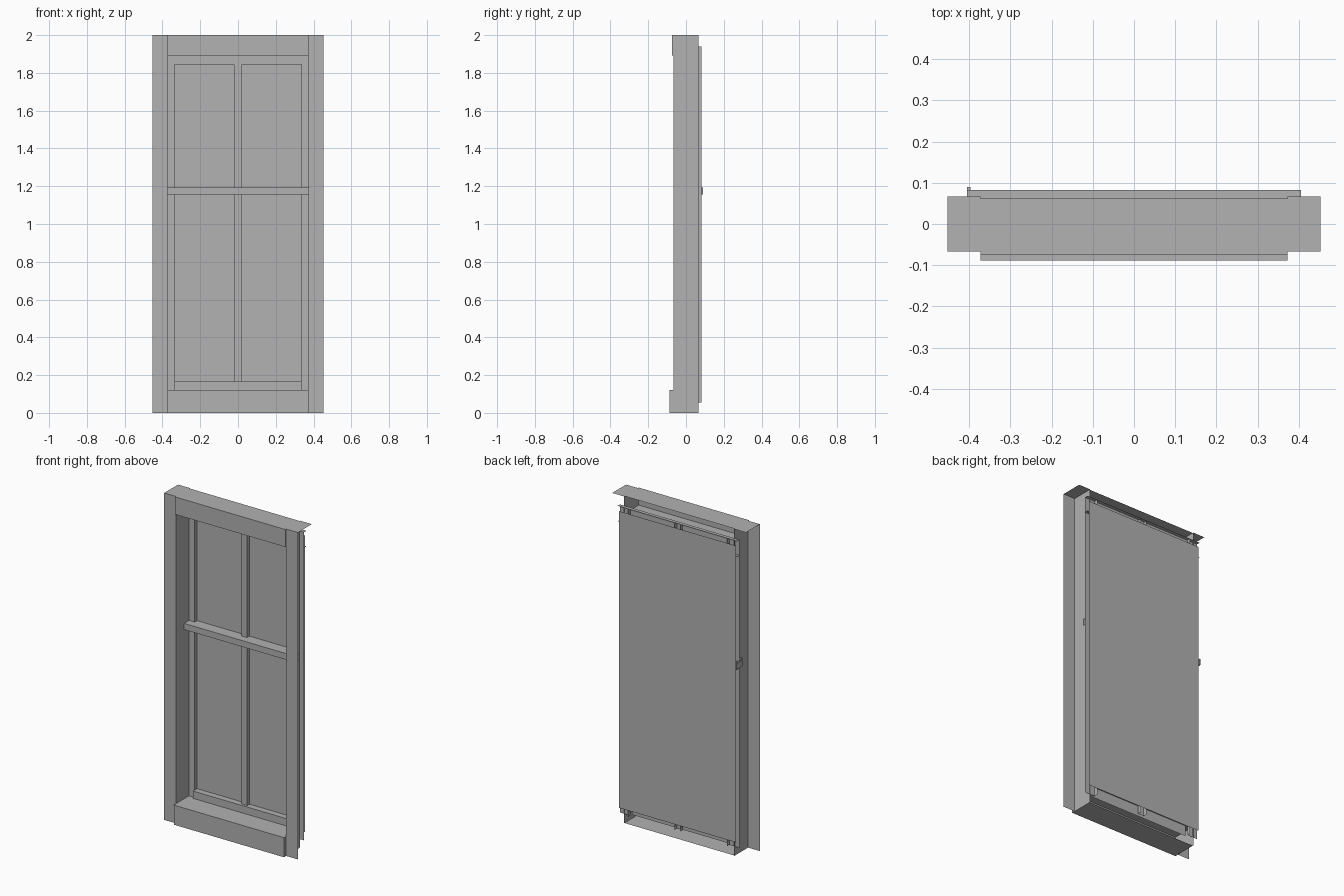
import bpy
import bmesh
from mathutils import Vector

cube = bpy.data.objects.get("Cube")
if cube:
    bpy.data.objects.remove(cube, do_unlink=True)

# One plain grey for the whole window
GREY = (0.445, 0.445, 0.445, 1.0)
grey = bpy.data.materials.new("plain_grey")
grey.use_nodes = True
grey.diffuse_color = GREY
grey.node_tree.nodes["Principled BSDF"].inputs["Base Color"].default_value = GREY

SIDES = {
    "left": Vector((1, 0, 0)), "right": Vector((-1, 0, 0)),
    "back": Vector((0, 1, 0)), "front": Vector((0, -1, 0)),
    "top": Vector((0, 0, 1)), "bottom": Vector((0, 0, -1)),
}


def shell(name, x, y, z, keep):
    """Box between the given ranges, keeping only the listed sides."""
    bm = bmesh.new()
    bmesh.ops.create_cube(bm, size=1)
    bm.normal_update()
    kept = [SIDES[k] for k in keep.split()]
    extra = [f for f in bm.faces if not any(f.normal.dot(n) > 0.9 for n in kept)]
    bmesh.ops.delete(bm, geom=extra, context="FACES")
    for v in bm.verts:
        v.co = Vector([r[0] if c < 0 else r[1] for c, r in zip(v.co, (x, y, z))])
    mesh = bpy.data.meshes.new(name)
    bm.to_mesh(mesh)
    bm.free()
    mesh.materials.append(grey)
    obj = bpy.data.objects.new(name, mesh)
    bpy.context.collection.objects.link(obj)
    return obj


OUTER, JAMB, STILE, SASH = 0.4525, 0.373, 0.335, 0.405
FRONT, BACK = -0.067, 0.067
SASH_FRONT, SASH_BACK = 0.06, 0.083
span = (-JAMB, JAMB)

# Frame posts and sash stiles, open on the wall side
for side, s, inner in (("left", 1, "right"), ("right", -1, "left")):
    post_x = sorted((s * JAMB, s * OUTER))
    shell(side + "_post", post_x, (FRONT, BACK), (0, 2), "front top " + inner)
    stile_x = sorted((s * STILE, s * SASH))
    shell(side + "_sash_stile", stile_x, (SASH_FRONT, SASH_BACK), (0.055, 1.94),
          "front " + inner)

# Lintel and projecting sill, open at the back
shell("lintel", span, (-0.075, 0.062), (1.893, 2), "front top bottom left right")
shell("sill", span, (-0.088, 0.062), (0, 0.12), "front top bottom left right")

# Sash rails
shell("top_rail", (-SASH, SASH), (SASH_FRONT, SASH_BACK), (1.845, 1.94),
      "front top bottom")
shell("bottom_rail", (-STILE, STILE), (0.045, SASH_BACK), (0.055, 0.165),
      "front top")

# Centre glazing bar and the deeper meeting rail
shell("glazing_bar", (-0.02, 0.02), (SASH_FRONT, SASH_BACK), (0.06, 1.935),
      "front left right")
shell("meeting_rail", (-0.39, JAMB + 0.002), (0.012, SASH_BACK), (1.155, 1.193),
      "front top bottom")
shell("meeting_rail_end", (-0.405, -0.397), (0.03, 0.09), (1.155, 1.193),
      "front back top bottom left right")

# Flat pane closing the back
shell("pane", (-0.395, 0.395), (SASH_BACK - 0.01, SASH_BACK), (0.095, 1.91), "back")
